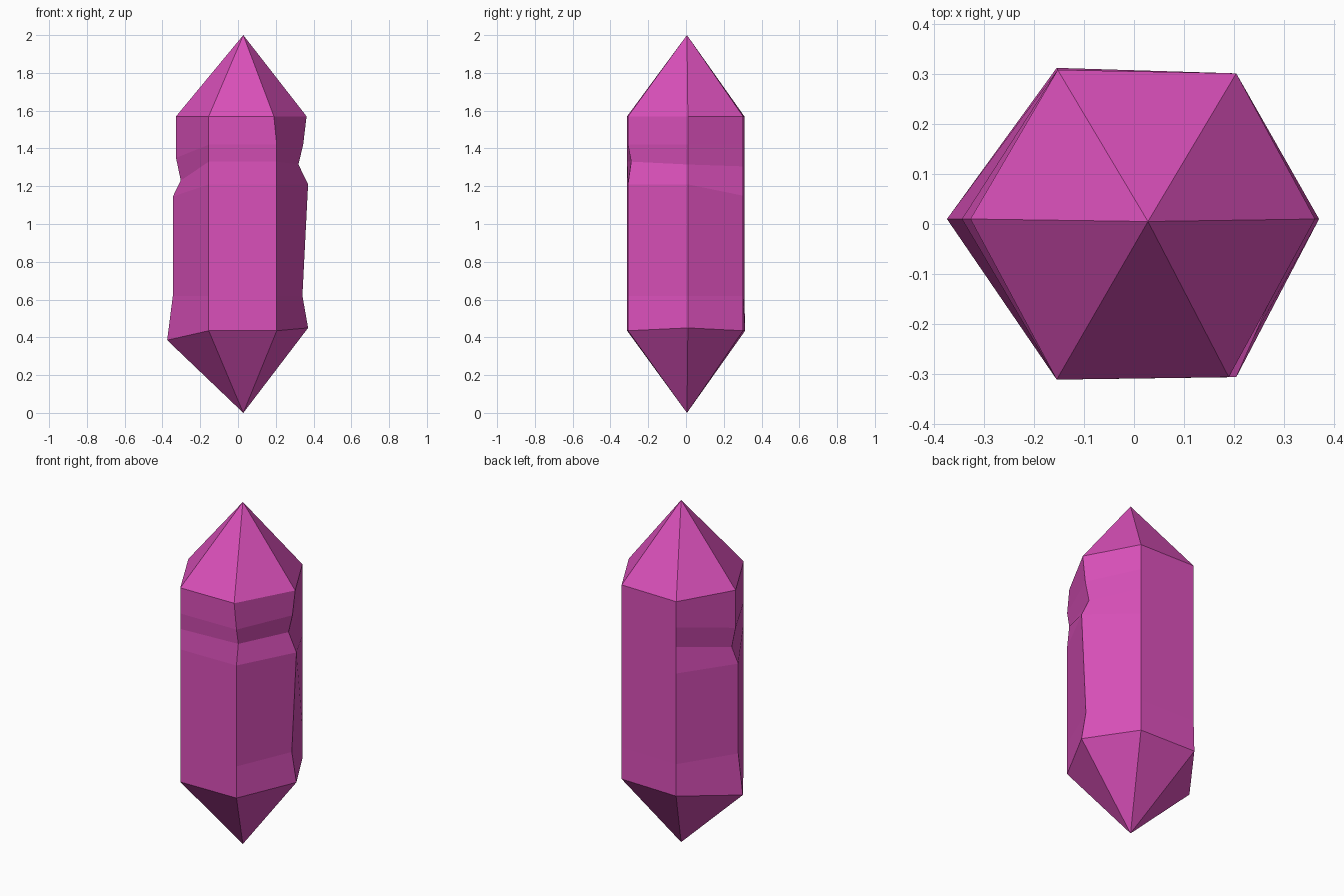
import bpy
import bmesh

if "Cube" in bpy.data.objects:
    bpy.data.objects.remove(bpy.data.objects["Cube"])

# Vertical edges of the hexagonal prism: profiles of points from shoulder to base
LEVELS = (1.57, 1.42, 1.33, 1.21, 0.62, 0.435)
BACK_LEVELS = (1.57, 1.42, 1.305, 1.15, 0.62, 0.435)


def straight_edge(x, y, levels):
    return [(x, y, z) for z in levels]


def chipped_edge(profile, y=0.01):
    return [(x, y, z) for x, z in profile]


front_left = straight_edge(-0.155, -0.312, LEVELS)
front_right = straight_edge(0.205, -0.307, LEVELS)
front_right[0] = (0.19, -0.307, 1.57)
front_right[2] = (0.205, -0.29, 1.33)
right = chipped_edge([(0.363, 1.57), (0.345, 1.42), (0.32, 1.315),
                      (0.371, 1.21), (0.341, 0.62), (0.371, 0.45)])
back_right = straight_edge(0.205, 0.302, BACK_LEVELS)
back_left = straight_edge(-0.153, 0.309, BACK_LEVELS)
back_left[-1] = (-0.155, 0.313, 0.435)
left = chipped_edge([(-0.328, 1.57), (-0.328, 1.35), (-0.303, 1.23),
                     (-0.345, 1.145), (-0.345, 0.62), (-0.375, 0.385)])
edges = [front_left, front_right, right, back_right, back_left, left]

# Crystal body with pointed ends
bm = bmesh.new()
cols = [[bm.verts.new(p) for p in edge] for edge in edges]
top = bm.verts.new((0.028, 0.005, 2.0))
bottom = bm.verts.new((0.028, 0.005, 0.0))
for a, b in zip(cols, cols[1:] + cols[:1]):
    bm.faces.new((top, a[0], b[0]))
    bm.faces.new((bottom, b[-1], a[-1]))
    for i in range(len(LEVELS) - 1):
        bm.faces.new((a[i], a[i + 1], b[i + 1], b[i]))
bmesh.ops.recalc_face_normals(bm, faces=bm.faces)

mesh = bpy.data.meshes.new("crystal")
bm.to_mesh(mesh)
bm.free()
crystal = bpy.data.objects.new("crystal", mesh)
bpy.context.collection.objects.link(crystal)

# Pink crystal colour
pink = bpy.data.materials.new("pink_crystal")
pink.diffuse_color = (0.70, 0.08, 0.49, 1.0)
pink.use_nodes = True
pink.node_tree.nodes["Principled BSDF"].inputs["Base Color"].default_value = pink.diffuse_color
mesh.materials.append(pink)
